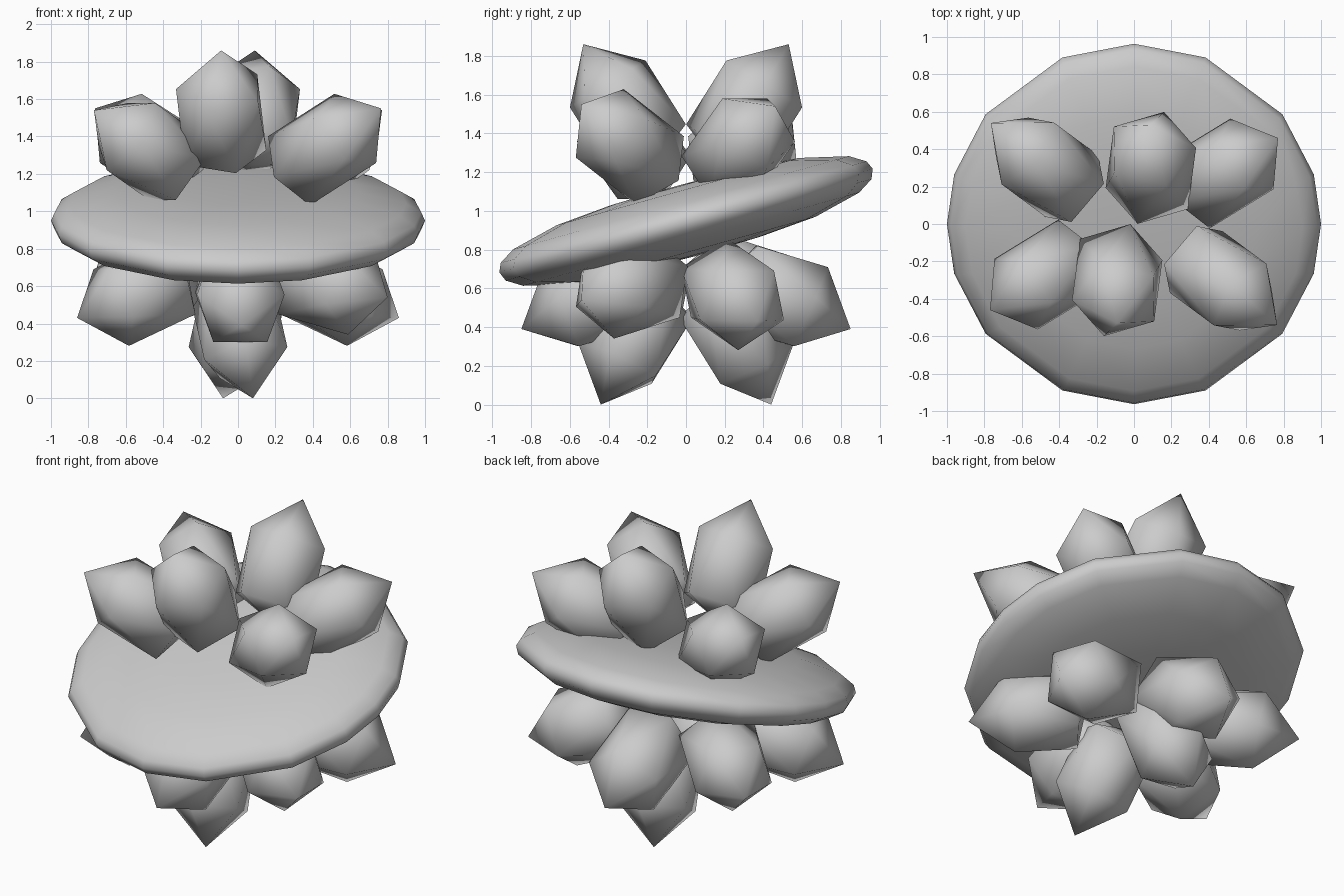
import bpy, bmesh
from math import radians, sin, cos
from mathutils import Vector, Matrix

if "Cube" in bpy.data.objects:
    bpy.data.objects.remove(bpy.data.objects["Cube"])


def add_object(name, bm):
    bmesh.ops.recalc_face_normals(bm, faces=bm.faces)
    for f in bm.faces:
        f.smooth = True
    mesh = bpy.data.meshes.new(name)
    bm.to_mesh(mesh)
    bm.free()
    ob = bpy.data.objects.new(name, mesh)
    bpy.context.collection.objects.link(ob)
    return ob


# Tilted lens-shaped disc
def build_disc():
    quarter = [0, 16, 37.5, 67.5]
    angles = (quarter + [90] + [180 - a for a in quarter[:0:-1]])
    angles += [a + 180 for a in angles]
    profile = [(0.35, 0.18), (0.65, 0.155), (0.9, 0.095), (0.98, 0.045), (1.0, 0.0),
               (0.98, -0.05), (0.9, -0.1), (0.65, -0.16), (0.35, -0.183)]
    bm = bmesh.new()
    rings = [[bm.verts.new((r * cos(radians(a)), r * sin(radians(a)), z)) for a in angles]
             for r, z in profile]
    n = len(angles)
    for a, b in zip(rings, rings[1:]):
        for i in range(n):
            j = (i + 1) % n
            bm.faces.new((a[i], a[j], b[j], b[i]))
    for ring, z in ((rings[0], 0.185), (rings[-1], -0.19)):
        pole = bm.verts.new((0, 0, z))
        for i in range(n):
            bm.faces.new((ring[i], ring[(i + 1) % n], pole))
    ob = add_object("tilted_disc", bm)
    ob.location = (0, 0, 0.95)
    ob.rotation_euler = (radians(15.5), 0, 0)


# Petal: a stretched 20-sided ball with a pointed outer tip and a blunt inner end
def build_petal(name, center, tip, spin, radius):
    center, tip = Vector(center), Vector(tip)
    axis = tip - center
    length = axis.length
    axis.normalize()
    e1 = Vector((0, 0, 1)).cross(axis).normalized()
    e2 = axis.cross(e1)
    frame = Matrix((e1, e2, axis)).transposed().to_4x4()
    bm = bmesh.new()
    bmesh.ops.create_icosphere(bm, subdivisions=1, radius=1)
    # put an upper-ring vertex at angle zero before spinning
    top = [v.co for v in bm.verts if 0.1 < v.co.z < 0.9][0]
    base = Vector((1, 0)).angle_signed(Vector((top.x, top.y)))
    min(bm.verts, key=lambda v: v.co.z).co.z = -0.65
    m = (Matrix.Translation(center) @ frame
         @ Matrix.Rotation(radians(spin) + base, 4, 'Z')
         @ Matrix.Diagonal((radius, radius, length, 1)))
    bmesh.ops.transform(bm, matrix=m, verts=bm.verts)
    add_object(name, bm)


build_disc()

# name, centre, tip, spin, radius: each is repeated by a half turn about z
petals = [
    ("upper_middle_petal", (-0.09, -0.30, 1.49), (-0.09, -0.53, 1.86), 37, 0.27),
    ("upper_near_petal", (0.45, -0.29, 1.33), (0.765, -0.54, 1.55), 14, 0.255),
    ("upper_far_petal", (0.46, 0.27, 1.32), (0.77, 0.46, 1.54), 54, 0.26),
    ("lower_outer_petal", (0.01, -0.46, 0.56), (0.02, -0.85, 0.39), 18, 0.275),
    ("lower_bottom_petal", (0.01, -0.26, 0.38), (0.08, -0.44, 0.0), 37, 0.265),
    ("lower_near_petal", (0.475, -0.28, 0.61), (0.80, -0.54, 0.54), 54, 0.27),
    ("lower_far_petal", (0.50, 0.24, 0.57), (0.86, 0.37, 0.43), 54, 0.27),
]
for name, c, t, spin, radius in petals:
    for side, s in (("a", 1), ("b", -1)):
        build_petal(f"{name}_{side}", (s * c[0], s * c[1], c[2]),
                    (s * t[0], s * t[1], t[2]), spin, radius)
